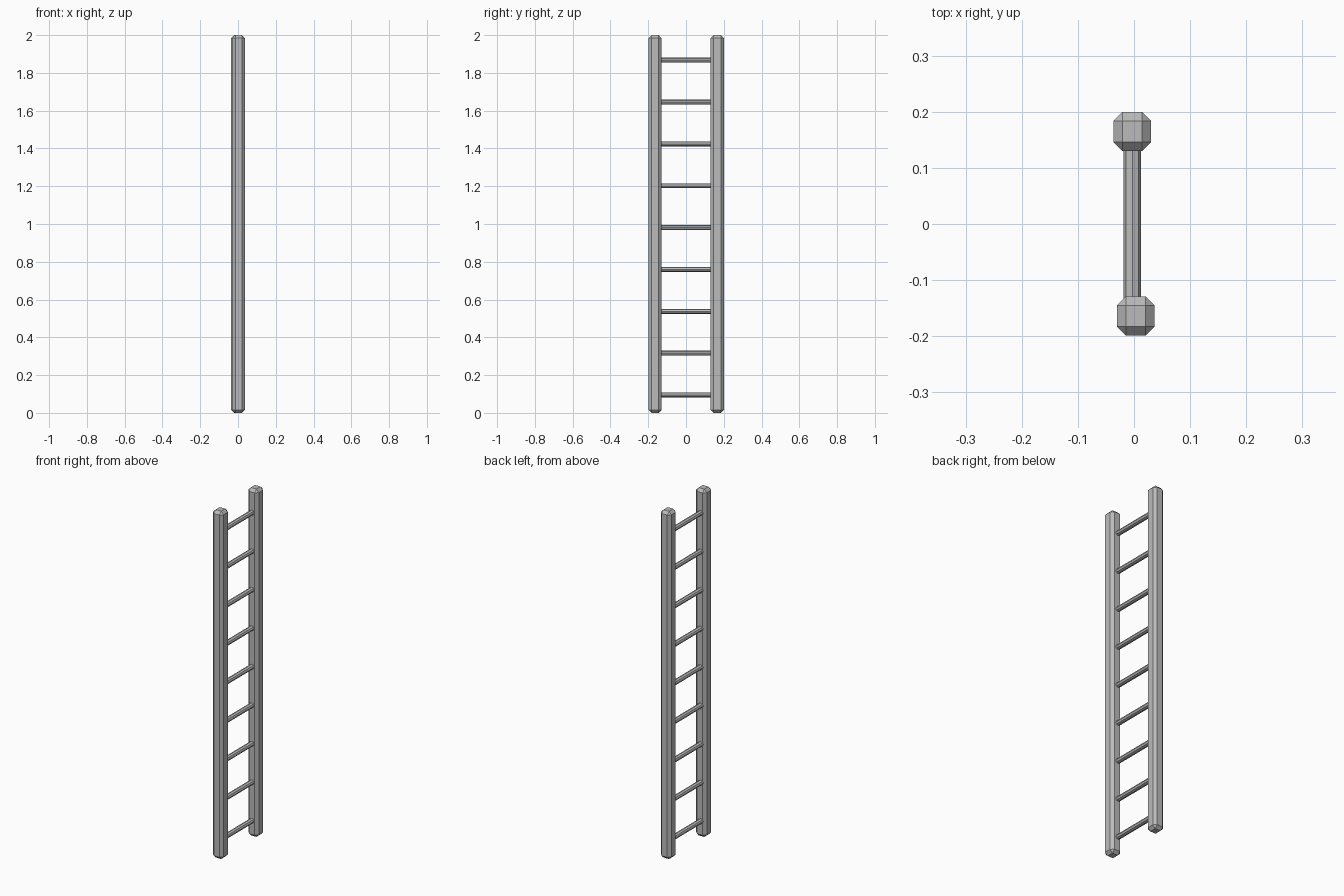
import bpy, bmesh, math
from mathutils import Matrix

cube = bpy.data.objects.get("Cube")
if cube:
    bpy.data.objects.remove(cube, do_unlink=True)

grey = bpy.data.materials.new("plain_grey")
grey.use_nodes = True
colour = (0.5, 0.5, 0.5, 1)
grey.diffuse_color = colour
grey.node_tree.nodes["Principled BSDF"].inputs["Base Color"].default_value = colour


def add_object(name, bm, location):
    mesh = bpy.data.meshes.new(name)
    bm.to_mesh(mesh)
    bm.free()
    mesh.materials.append(grey)
    obj = bpy.data.objects.new(name, mesh)
    obj.location = location
    bpy.context.collection.objects.link(obj)
    return obj


# Upright rails: long boxes with every edge chamfered
def add_rail(name, x, y):
    bm = bmesh.new()
    bmesh.ops.create_cube(bm, size=1)
    bmesh.ops.scale(bm, vec=(0.067, 0.07, 2), verts=bm.verts)
    bmesh.ops.bevel(bm, geom=bm.edges[:], offset=0.016, offset_type='OFFSET',
                    segments=1, affect='EDGES')
    add_object(name, bm, (x, y, 1))


# Rungs: slim eight-sided bars, slightly flattened, ending inside the rails
def add_rung(name, z):
    bm = bmesh.new()
    bmesh.ops.create_cone(bm, cap_ends=True, segments=8, radius1=0.0155,
                          radius2=0.0155, depth=0.31)
    bmesh.ops.rotate(bm, verts=bm.verts, matrix=Matrix.Rotation(math.pi / 2, 3, 'X'))
    bmesh.ops.scale(bm, vec=(1, 1, 0.85), verts=bm.verts)
    add_object(name, bm, (-0.003, 0, z))


add_rail("front_rail", 0.003, -0.164)
add_rail("back_rail", -0.003, 0.165)
for i in range(9):
    add_rung(f"rung_{i + 1}", 0.095 + i * 0.2215)
